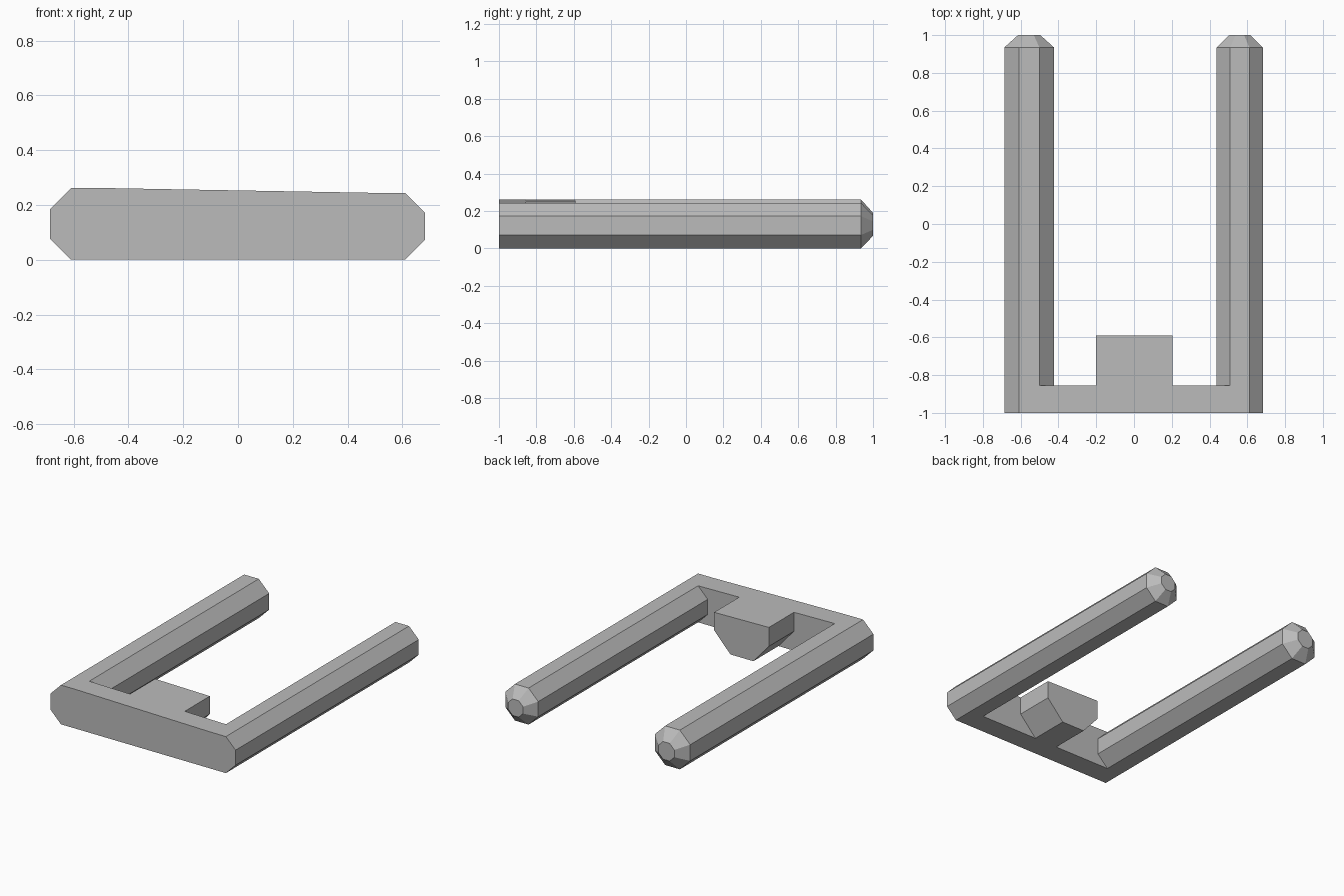
import bpy, bmesh, math

cube = bpy.data.objects.get("Cube")
if cube:
    bpy.data.objects.remove(cube, do_unlink=True)

FRONT, BAR_BACK, TAB_BACK, SHOULDER, TIP = -1.0, -0.855, -0.59, 0.935, 1.0
bm = bmesh.new()


def face(points):
    bm.faces.new([bm.verts.new(p) for p in points])


def cap(profile, y):
    face([(x, y, z) for x, z in profile])


def sweep(profile, y0, y1):
    """Extrude an open profile of (x, z) points along y."""
    for (xa, za), (xb, zb) in zip(profile, profile[1:]):
        face([(xa, y0, za), (xb, y0, zb), (xb, y1, zb), (xa, y1, za)])


def octagon(cx, r, side):
    """Octagon resting on z = 0, from inner top round the outside to inner high."""
    k = r / math.cos(math.pi / 8)
    angles = [math.radians(112.5 - 45 * i) for i in range(8)]
    return [(cx + side * k * math.cos(a), r + k * math.sin(a)) for a in angles]


def prong(cx, r, side):
    ring = octagon(cx, r, side)
    outer, inner = ring[:6], ring[5:] + ring[:1]
    sweep(outer, FRONT, BAR_BACK)
    sweep(outer, BAR_BACK, SHOULDER)
    sweep(inner, BAR_BACK, SHOULDER)
    # bevelled tip
    tip = [(cx + (x - cx) * 0.45, r + (z - r) * 0.45) for x, z in ring]
    for i in range(8):
        (xa, za), (xb, zb) = ring[i - 1], ring[i]
        (xc, zc), (xd, zd) = tip[i], tip[i - 1]
        face([(xa, SHOULDER, za), (xb, SHOULDER, zb), (xc, TIP, zc), (xd, TIP, zd)])
    cap(tip, TIP)
    return outer, inner


# Two prongs, the right one slightly slimmer
outer_l, inner_l = prong(-0.555, 0.131, -1)
outer_r, inner_r = prong(0.56, 0.122, 1)

# Crossbar with a gently sloping top
(xl, zl), (xr, zr) = outer_l[0], outer_r[0]


def top(x):
    return (x, zl + (zr - zl) * (x - xl) / (xr - xl))


tab_l = [(-0.085, 0), (-0.2, 0.13), top(-0.2)]
tab_r = [(0.085, 0), (0.205, 0.13), top(0.205)]
sweep([outer_l[0], tab_l[2], tab_r[2], outer_r[0]], FRONT, BAR_BACK)
sweep([outer_l[5], tab_l[0], tab_r[0], outer_r[5]], FRONT, BAR_BACK)
cap(outer_l + [tab_l[0], tab_r[0]] + outer_r[::-1] + [tab_r[2], tab_l[2]], FRONT)
cap(inner_l + tab_l[::-1], BAR_BACK)
cap(inner_r + tab_r[::-1], BAR_BACK)

# Centre tab with a tapered underside
tab = tab_l + tab_r[::-1]
sweep(tab + tab[:1], BAR_BACK, TAB_BACK)
cap(tab, TAB_BACK)

bmesh.ops.remove_doubles(bm, verts=bm.verts, dist=0.0005)
bmesh.ops.recalc_face_normals(bm, faces=bm.faces)

mesh = bpy.data.meshes.new("pronged_frame")
bm.to_mesh(mesh)
bm.free()

grey = bpy.data.materials.new("plain grey")
grey.use_nodes = True
grey.diffuse_color = (0.5, 0.5, 0.5, 1)
grey.node_tree.nodes["Principled BSDF"].inputs["Base Color"].default_value = (0.5, 0.5, 0.5, 1)
mesh.materials.append(grey)
bpy.context.collection.objects.link(bpy.data.objects.new("pronged_frame", mesh))
